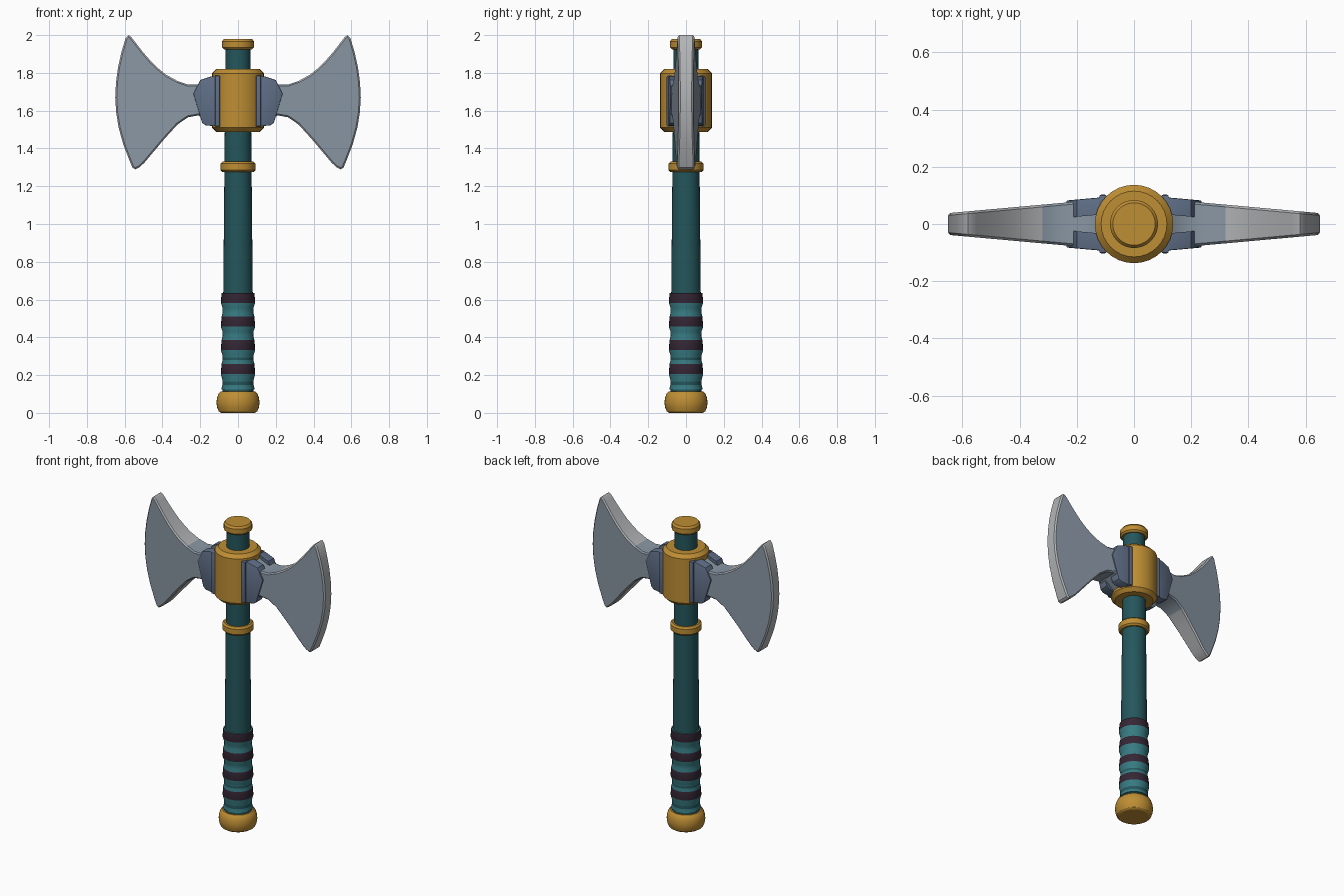
import bpy, bmesh, math

if "Cube" in bpy.data.objects:
    bpy.data.objects.remove(bpy.data.objects["Cube"])


def material(name, rgb):
    lin = [(c / 255 / 12.92) if c < 11 else ((c / 255 + 0.055) / 1.055) ** 2.4 for c in rgb]
    m = bpy.data.materials.new(name)
    m.diffuse_color = (*lin, 1)
    m.use_nodes = True
    m.node_tree.nodes["Principled BSDF"].inputs["Base Color"].default_value = m.diffuse_color
    return m


gold = material("gold", (190, 142, 52))
dark_teal = material("dark teal", (36, 86, 92))
teal = material("grip teal", (55, 122, 130))
plum = material("dark plum", (52, 38, 52))
steel = material("blue steel", (138, 151, 164))
edge_steel = material("pale edge steel", (178, 180, 182))
dark_steel = material("dark blue steel", (95, 110, 134))


def finish(name, bm, mats, angle=30):
    bmesh.ops.recalc_face_normals(bm, faces=bm.faces[:])
    me = bpy.data.meshes.new(name)
    bm.to_mesh(me)
    bm.free()
    for m in mats:
        me.materials.append(m)
    ob = bpy.data.objects.new(name, me)
    bpy.context.collection.objects.link(ob)
    bpy.ops.object.select_all(action='DESELECT')
    ob.select_set(True)
    bpy.context.view_layer.objects.active = ob
    bpy.ops.object.shade_smooth_by_angle(angle=math.radians(angle))
    return ob


def lathe(name, profile, mats, n=32, rule=None):
    """Revolve (radius, z) points about z and cap both ends."""
    bm = bmesh.new()
    rings = [[bm.verts.new((r * math.cos(2 * math.pi * i / n), r * math.sin(2 * math.pi * i / n), z))
              for i in range(n)] for r, z in profile]
    for a, b in zip(rings, rings[1:]):
        for i in range(n):
            f = bm.faces.new((a[i], a[(i + 1) % n], b[(i + 1) % n], b[i]))
            if rule:
                f.material_index = rule(f.calc_center_median().z)
    bm.faces.new(rings[0][::-1])
    bm.faces.new(rings[-1])
    return finish(name, bm, mats)


def mirror(ob, y=False):
    m = ob.modifiers.new("mirror", 'MIRROR')
    m.use_axis = (True, y, False)
    m.use_mirror_merge = False


def blade_y(x):
    return 0.038 + (0.65 - x) * 0.09


# shaft and metal fittings
lathe("shaft", [(0.083, 0.09), (0.083, 0.13), (0.078, 0.65), (0.072, 1.28), (0.066, 1.94)], [dark_teal])
lathe("pommel", [(0.09, 0), (0.102, 0.008), (0.111, 0.03), (0.114, 0.055), (0.111, 0.08),
                 (0.103, 0.102), (0.092, 0.112)], [gold])
lathe("lower_ring", [(0.082, 1.275), (0.092, 1.285), (0.092, 1.32), (0.082, 1.33)], [gold])
lathe("collar", [(0.115, 1.488), (0.137, 1.51), (0.137, 1.798), (0.115, 1.82)], [gold])
lathe("top_cap", [(0.074, 1.925), (0.084, 1.935), (0.084, 1.967), (0.074, 1.98)], [gold])

# wavy grip with dark bands
bands = [0.207, 0.333, 0.457, 0.583]
grip = [(0.088, 0.125), (0.082, 0.15), (0.083, 0.175)]
for b in bands:
    grip += [(0.091, b), (0.087, b + 0.053)]
    if b != bands[-1]:
        grip += [(0.081, b + 0.075), (0.082, b + 0.098)]
lathe("grip", grip, [teal, plum], rule=lambda z: int(any(b < z < b + 0.054 for b in bands)))

# double blade: tapered slab from an outline, mirrored
outline = [(0.0, 1.79), (0.106, 1.79), (0.143, 1.76), (0.196, 1.74), (0.265, 1.738), (0.32, 1.757),
           (0.38, 1.79), (0.42, 1.822), (0.46, 1.86), (0.505, 1.912), (0.55, 1.97), (0.565, 1.99),
           (0.58, 2.0), (0.595, 1.985), (0.617, 1.91), (0.635, 1.83), (0.646, 1.75), (0.65, 1.67),
           (0.645, 1.59), (0.632, 1.51), (0.607, 1.42), (0.57, 1.325), (0.558, 1.298), (0.543, 1.289),
           (0.52, 1.302), (0.495, 1.325), (0.46, 1.367), (0.39, 1.45), (0.32, 1.527),
           (0.265, 1.565), (0.21, 1.575), (0.17, 1.55), (0.127, 1.52), (0.0, 1.52)]
bm = bmesh.new()
front = [bm.verts.new((x, -blade_y(x), z)) for x, z in outline]
back = [bm.verts.new((x, blade_y(x), z)) for x, z in outline]
bm.faces.new(front)
bm.faces.new(back[::-1])
for i in range(len(outline)):
    j = (i + 1) % len(outline)
    bm.faces.new((front[j], front[i], back[i], back[j]))
bmesh.ops.recalc_face_normals(bm, faces=bm.faces[:])
rim = [e for e in bm.edges if all(v.co.x > 0.05 for v in e.verts)
       and e.verts[0].co.y * e.verts[1].co.y > 0]
bmesh.ops.bevel(bm, geom=rim, offset=0.008, segments=1, affect='EDGES')
bm.normal_update()
for f in bm.faces:
    f.material_index = int(abs(f.normal.y) < 0.9 and f.calc_center_median().x > 0.319)
mirror(finish("blades", bm, [steel, edge_steel]))


# dark cheek plates lying on the blade roots
def plate(name, pts, y_of, depth, bevel):
    bm = bmesh.new()
    a = [bm.verts.new((x, -y_of(x), z)) for x, z in pts]
    b = [bm.verts.new((x, -y_of(x) + depth, z)) for x, z in pts]
    bm.faces.new(a)
    bm.faces.new(b[::-1])
    for i in range(len(pts)):
        j = (i + 1) % len(pts)
        bm.faces.new((a[j], a[i], b[i], b[j]))
    bmesh.ops.recalc_face_normals(bm, faces=bm.faces[:])
    top = [e for e in bm.edges if all(v in a for v in e.verts)]
    bmesh.ops.bevel(bm, geom=top, offset=bevel, segments=2, profile=0.5, affect='EDGES')
    mirror(finish(name, bm, [dark_steel]), y=True)


plate("cheek_plates", [(0.09, 1.78), (0.14, 1.782), (0.2, 1.762), (0.236, 1.69), (0.19, 1.535),
                       (0.17, 1.522), (0.09, 1.515)], lambda x: blade_y(x) + 0.007, 0.06, 0.004)
plate("cheek_ribs", [(0.094, 1.785), (0.122, 1.785), (0.122, 1.515), (0.094, 1.515)],
      lambda x: 0.103, 0.06, 0.009)
